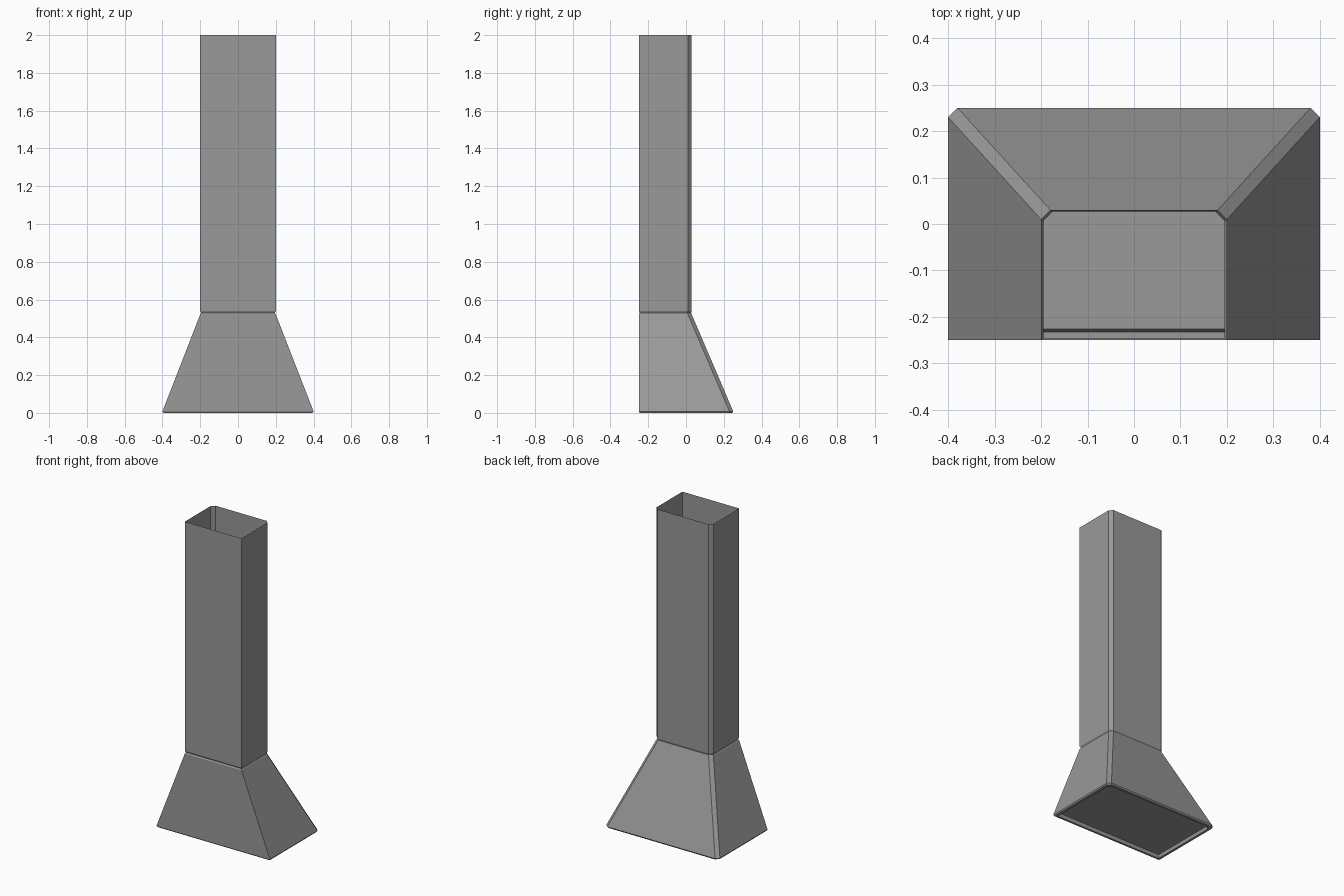
import bpy
import bmesh

cube = bpy.data.objects.get("Cube")
if cube:
    bpy.data.objects.remove(cube, do_unlink=True)

# Single painted metal colour
metal = bpy.data.materials.new("grey metal")
metal.use_nodes = True
colour = (0.32, 0.32, 0.32, 1)
metal.diffuse_color = colour
metal.node_tree.nodes["Principled BSDF"].inputs["Base Color"].default_value = colour


def section(bm, half, front, back, z, cut=0.02):
    """Rectangle with its two back corners cut off."""
    outline = [(-half, front), (half, front), (half, back - cut),
               (half - cut, back), (cut - half, back), (-half, back - cut)]
    return [bm.verts.new((x, y, z)) for x, y in outline]


def build_shell(name, sections, closed=False):
    """Skin a stack of sections, optionally closing the last one."""
    bm = bmesh.new()
    loops = [section(bm, *s) for s in sections]
    for a, b in zip(loops, loops[1:]):
        for i in range(len(a)):
            j = (i + 1) % len(a)
            bm.faces.new((a[j], a[i], b[i], b[j]))
    if closed:
        bm.faces.new(loops[-1][::-1])
    mesh = bpy.data.meshes.new(name)
    bm.to_mesh(mesh)
    bm.free()
    mesh.materials.append(metal)
    obj = bpy.data.objects.new(name, mesh)
    bpy.context.collection.objects.link(obj)
    return obj


# Open-topped duct, narrowing to the seam at its foot
build_shell("chimney_duct", [
    (0.2, -0.25, 0.03, 2),
    (0.2, -0.25, 0.03, 0.54),
    (0.195, -0.245, 0.027, 0.53),
])

# Flared hood with a bevelled rim and a recessed panel underneath
build_shell("hood", [
    (0.195, -0.245, 0.027, 0.53),
    (0.2, -0.25, 0.03, 0.522),
    (0.4, -0.25, 0.25, 0.008),
    (0.395, -0.245, 0.245, 0),
    (0.38, -0.232, 0.23, 0),
    (0.375, -0.226, 0.225, 0.02),
], closed=True)
